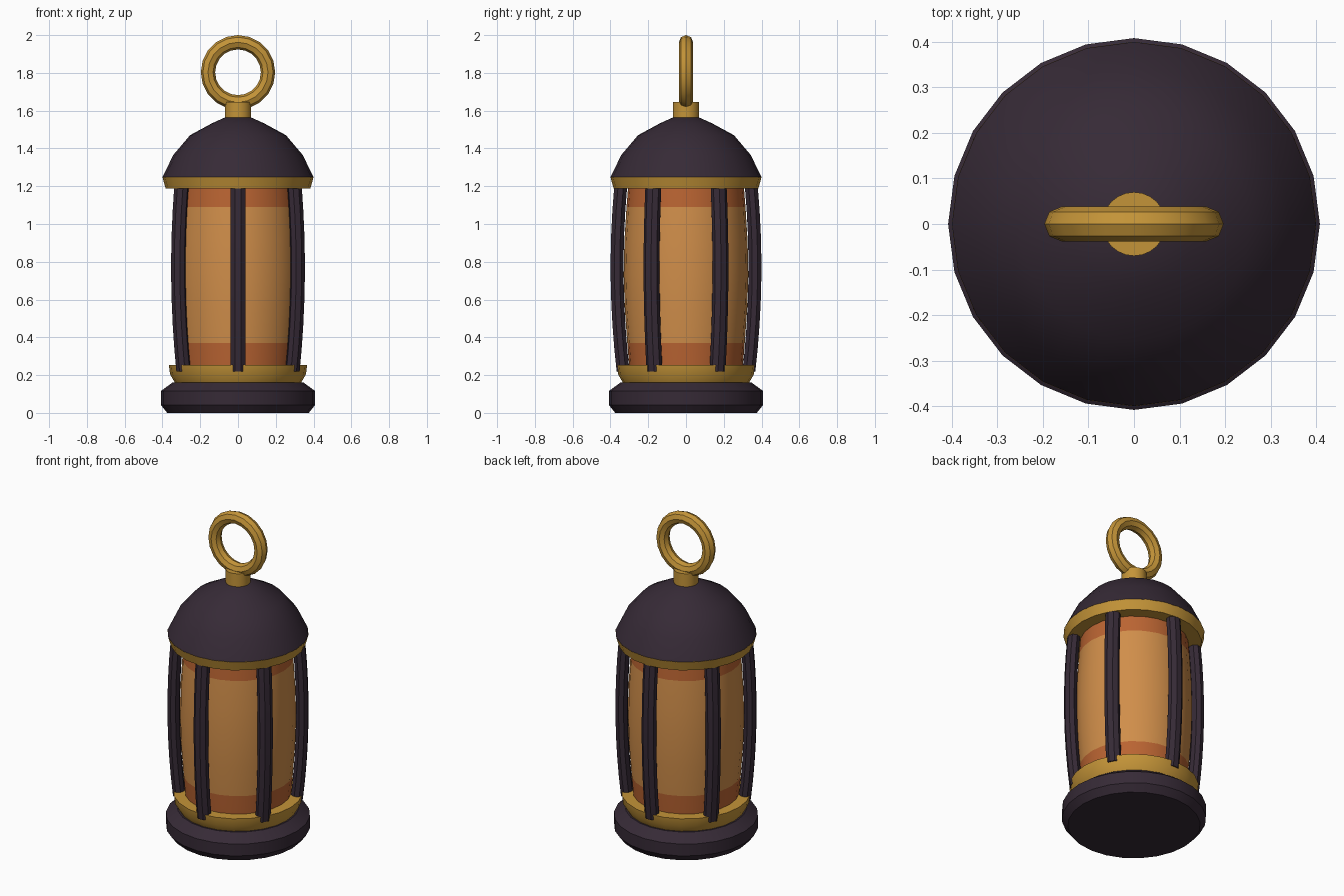
import bpy, bmesh, math
from mathutils import Matrix, Vector

if "Cube" in bpy.data.objects:
    bpy.data.objects.remove(bpy.data.objects["Cube"])


def material(name, srgb):
    m = bpy.data.materials.new(name)
    m.diffuse_color = [(c / 255 / 12.92 if c < 11 else ((c / 255 + 0.055) / 1.055) ** 2.4)
                       for c in srgb] + [1]
    m.use_nodes = True
    m.node_tree.nodes["Principled BSDF"].inputs["Base Color"].default_value = m.diffuse_color
    return m


DARK = material("dark_iron", (54, 42, 54))
BRASS = material("brass", (196, 148, 56))
AMBER = material("amber_glass", (208, 142, 74))
RUST = material("rust_glass", (186, 100, 50))


def finish(name, bm, mats, angle=30):
    bmesh.ops.recalc_face_normals(bm, faces=bm.faces)
    me = bpy.data.meshes.new(name)
    bm.to_mesh(me)
    bm.free()
    for m in mats:
        me.materials.append(m)
    ob = bpy.data.objects.new(name, me)
    bpy.context.collection.objects.link(ob)
    bpy.ops.object.select_all(action='DESELECT')
    ob.select_set(True)
    bpy.context.view_layer.objects.active = ob
    bpy.ops.object.shade_smooth_by_angle(angle=math.radians(angle))
    return ob


def skin(bm, rings, closed=False):
    """Bridge successive rings of points; cap the ends unless closed."""
    vs = [[bm.verts.new(p) for p in r] for r in rings]
    n = len(vs[0])
    for i in range(len(vs) if closed else len(vs) - 1):
        a, b = vs[i], vs[(i + 1) % len(vs)]
        for j in range(n):
            k = (j + 1) % n
            bm.faces.new((a[j], a[k], b[k], b[j]))
    if not closed:
        bm.faces.new(vs[0])
        bm.faces.new(vs[-1])


def circle(r, z, n=24):
    return [(r * math.cos(math.tau * i / n), r * math.sin(math.tau * i / n), z)
            for i in range(n)]


def lathe(name, profile, mats, angle=30, rule=None):
    bm = bmesh.new()
    skin(bm, [circle(r, z) for r, z in profile])
    if rule:
        for f in bm.faces:
            f.material_index = rule(f.calc_center_median())
    return finish(name, bm, mats, angle)


# Turned body parts
lathe("base", [(0.375, 0), (0.408, 0.042), (0.408, 0.116), (0.345, 0.162)], [DARK])
lathe("lower_collar", [(0.333, 0.158), (0.36, 0.205), (0.366, 0.254)], [BRASS])
lathe("upper_collar", [(0.383, 1.188), (0.4, 1.248)], [BRASS])
lathe("dome", [(0.4, 1.247), (0.343, 1.365), (0.254, 1.47), (0.14, 1.532), (0.065, 1.566)],
      [DARK], 40)
lathe("finial", [(0.07, 1.55), (0.07, 1.645)], [BRASS])

# Barrel-shaped glass with darker bands at both ends
lathe("glass", [(0.3, 0.24), (0.311, 0.37), (0.324, 0.55), (0.33, 0.73), (0.326, 0.91),
                (0.315, 1.09), (0.306, 1.2)], [AMBER, RUST], 30,
      lambda c: int(c.z < 0.37 or c.z > 1.09))

# Six bowed octagonal bars
for i in range(6):
    bm = bmesh.new()
    rings = []
    turn = Matrix.Rotation(math.radians(30 + 60 * i), 3, 'Z')
    for s in range(9):
        t = s / 8
        r = 0.333 * (1 - t) + 0.346 * t + 0.1 * t * (1 - t)
        z = 0.22 + 0.975 * t
        ring = []
        for k in range(8):
            a = math.tau * (k + 0.5) / 8
            ring.append(turn @ Vector((r + 0.037 * math.cos(a), 0.044 * math.sin(a), z)))
        rings.append(ring)
    skin(bm, rings)
    finish(f"bar_{i + 1}", bm, [DARK])

# Hanging ring
bm = bmesh.new()
rings = []
for i in range(20):
    a = math.tau * i / 20
    ring = []
    for k in range(8):
        b = math.tau * k / 8
        r = 0.159 + 0.038 * math.cos(b)
        ring.append((r * math.sin(a), 0.038 * math.sin(b), 1.803 + r * math.cos(a)))
    rings.append(ring)
skin(bm, rings, closed=True)
finish("hanging_ring", bm, [BRASS])
